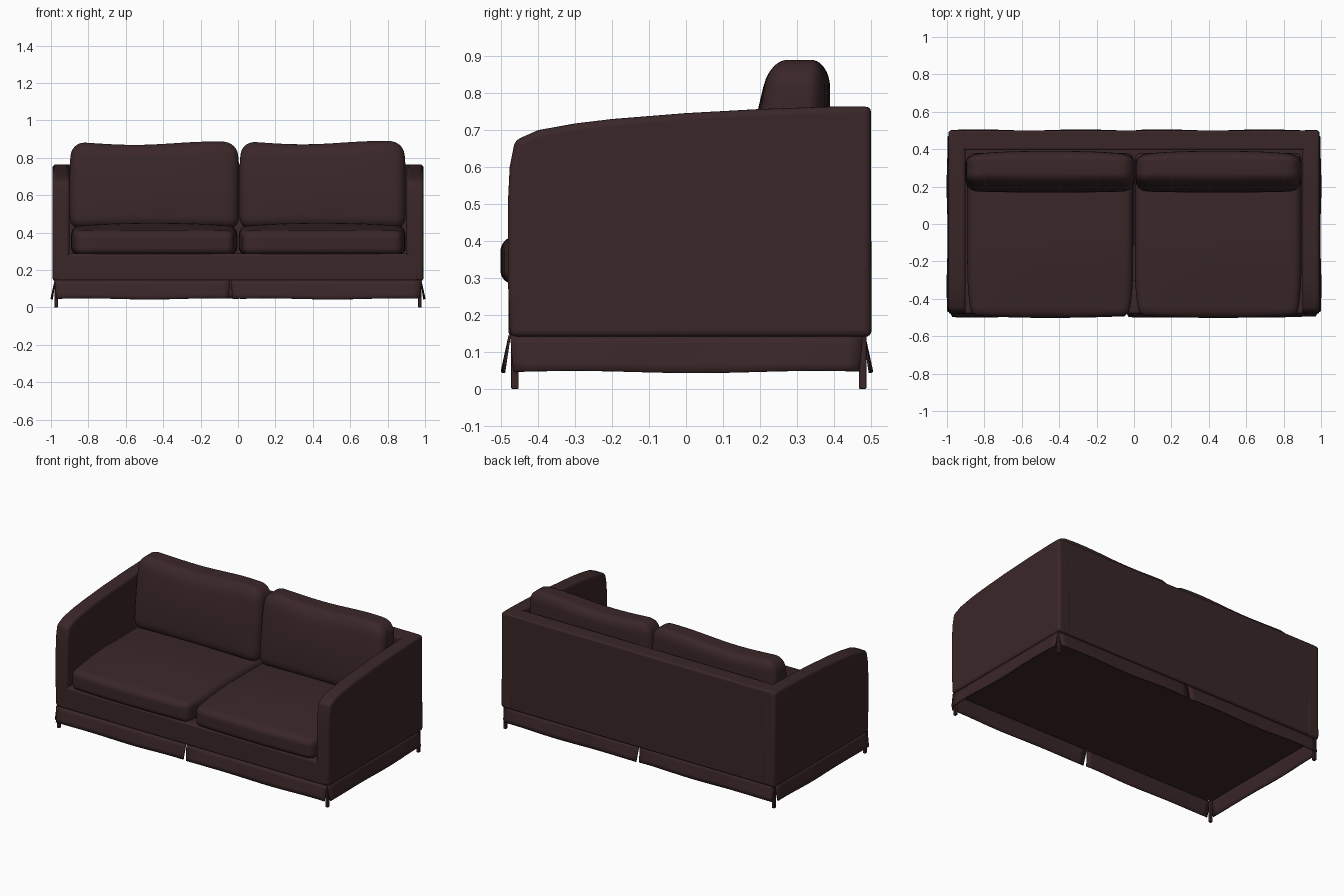
import bpy, bmesh, math
from mathutils import Vector

if "Cube" in bpy.data.objects:
    bpy.data.objects.remove(bpy.data.objects["Cube"])

fabric = bpy.data.materials.new("dark brown fabric")
fabric.diffuse_color = (0.042, 0.0195, 0.021, 1)
fabric.use_nodes = True
fabric.node_tree.nodes["Principled BSDF"].inputs["Base Color"].default_value = fabric.diffuse_color


def finish(name, bm, bevel=0.0, segments=4, angle=40):
    bmesh.ops.recalc_face_normals(bm, faces=bm.faces)
    me = bpy.data.meshes.new(name)
    bm.to_mesh(me)
    bm.free()
    ob = bpy.data.objects.new(name, me)
    bpy.context.collection.objects.link(ob)
    me.materials.append(fabric)
    if bevel:
        m = ob.modifiers.new("Bevel", 'BEVEL')
        m.width, m.segments = bevel, segments
        m.limit_method, m.angle_limit = 'ANGLE', math.radians(35)
    bpy.ops.object.select_all(action='DESELECT')
    ob.select_set(True)
    bpy.context.view_layer.objects.active = ob
    bpy.ops.object.shade_smooth_by_angle(angle=math.radians(angle))
    return ob


def box(name, lo, hi, bevel=0.0):
    bm = bmesh.new()
    bmesh.ops.create_cube(bm, size=1)
    for v in bm.verts:
        v.co = [l + (h - l) * (c + 0.5) for l, h, c in zip(lo, hi, v.co)]
    return finish(name, bm, bevel)


def cushion(name, lo, hi, r, warp):
    """Rounded box, then warp(position, u, v, w) with u, v, w in -1..1."""
    lo, hi = Vector(lo), Vector(hi)
    mid, half = (lo + hi) / 2, (hi - lo) / 2
    bm = bmesh.new()
    bmesh.ops.create_cube(bm, size=2)
    bmesh.ops.subdivide_edges(bm, edges=bm.edges, cuts=23, use_grid_fill=True)
    for vert in bm.verts:
        p = Vector([math.sin(c * math.pi / 2) * h for c, h in zip(vert.co, half)])
        core = Vector([max(-(h - r), min(h - r, c)) for c, h in zip(p, half)])
        d = p - core
        if d.length > 1e-6:
            p = core + d.normalized() * r
        uvw = [c / h for c, h in zip(p, half)]
        vert.co = warp(p + mid, *uvw)
    return finish(name, bm, angle=80)


# Arms: side profile (y, z) extruded across x
profile = [(-0.476, 0.14), (-0.482, 0.30), (-0.482, 0.50), (-0.477, 0.60),
           (-0.463, 0.672), (-0.40, 0.70), (-0.30, 0.718), (-0.20, 0.73),
           (0.0, 0.746), (0.20, 0.757), (0.40, 0.764), (0.50, 0.764), (0.502, 0.14)]
for side, label in ((-1, "left"), (1, "right")):
    bm = bmesh.new()
    face = bm.faces.new([bm.verts.new((side * 0.992, y, z)) for y, z in profile])
    new = bmesh.ops.extrude_face_region(bm, geom=[face])["geom"]
    bmesh.ops.translate(bm, vec=(-side * 0.092, 0, 0),
                        verts=[g for g in new if isinstance(g, bmesh.types.BMVert)])
    finish(label + "_arm", bm, 0.018)

# Back and base between the arms
box("sofa_back", (-0.975, 0.395, 0.142), (0.975, 0.50, 0.763), 0.012)
box("seat_base", (-0.965, -0.48, 0.14), (0.965, 0.45, 0.288), 0.014)


# Seat cushions: crowned top, bowed and narrowed front
def seat_warp(p, u, v, w):
    crown = (1 - u ** 2) * (1 - v ** 2) * 0.02
    if w > 0:
        p.z += w * (crown + 0.025 * min(1, (v + 1) * 1.2))
    front = max(0, -v)
    p.x -= u * 0.025 * front ** 4
    p.y += 0.012 * u ** 2 * front
    return p


# Back cushions: leaning front, wavy top, softer ends
def back_warp(p, u, v, w):
    t = (w + 1) / 2
    p.y += (1 - v) / 2 * 0.055 * t ** 1.5
    p.y -= max(0, v) * 0.022 * abs(u) ** 3
    p.y -= max(0, -v) * 0.015 * (1 - u ** 2) * (1 - w ** 2)
    p.z += max(0, w) * 0.009 * math.cos(math.pi * (u - 0.75))
    p.x -= u * 0.022 * max(0, w) ** 4
    return p


for x0, x1, label in ((-0.892, -0.004, "left"), (0.004, 0.896, "right")):
    cushion(label + "_seat_cushion", (x0, -0.502, 0.284), (x1, 0.38, 0.408),
            0.036, seat_warp)
for x0, x1, top, label in ((-0.90, 0.006, 0.878, "left"), (0.008, 0.896, 0.881, "right")):
    cushion(label + "_back_cushion", (x0, 0.172, 0.42), (x1, 0.39, top),
            0.062, back_warp)


# Skirt panels: thin strips hanging from the base, flaring outwards
def skirt(name, a, b, out):
    a, b, out = Vector((*a, 0)), Vector((*b, 0)), Vector((*out, 0))
    along = (b - a).normalized()
    n, rows, bm, grid = 24, 4, bmesh.new(), []
    for i in range(n + 1):
        s, col = i / n, []
        for j in range(rows + 1):
            t = j / rows
            low = 0.046 + 0.003 * math.sin(s * 9)
            p = a.lerp(b, s) + out * (0.018 * t + 0.003 * t * math.sin(s * 11))
            p += along * (0.5 - s) * 0.018 * t
            p.z = 0.145 + (low - 0.145) * t
            col.append(bm.verts.new(p))
        grid.append(col)
    for i in range(n):
        for j in range(rows):
            bm.faces.new((grid[i][j], grid[i + 1][j], grid[i + 1][j + 1], grid[i][j + 1]))
    ob = finish(name, bm)
    m = ob.modifiers.new("Thickness", 'SOLIDIFY')
    m.thickness, m.offset = 0.006, 0


for y, out, split, label in ((-0.477, -1, -0.04, "front"), (0.482, 1, 0.0, "back")):
    skirt(label + "_skirt_left", (-0.98, y), (split - 0.002, y), (0, out))
    skirt(label + "_skirt_right", (split + 0.002, y), (0.98, y), (0, out))
for side, label in ((-1, "left"), (1, "right")):
    skirt(label + "_side_skirt", (side * 0.978, -0.476), (side * 0.978, 0.478), (side, 0))

# Thin corner legs
for side, label in ((-1, "left"), (1, "right")):
    for y, end in ((-0.463, "front"), (0.478, "back")):
        x = side * 0.972
        box(f"{end}_{label}_leg", (x - 0.009, y - 0.01, 0), (x + 0.009, y + 0.01, 0.145), 0.003)
